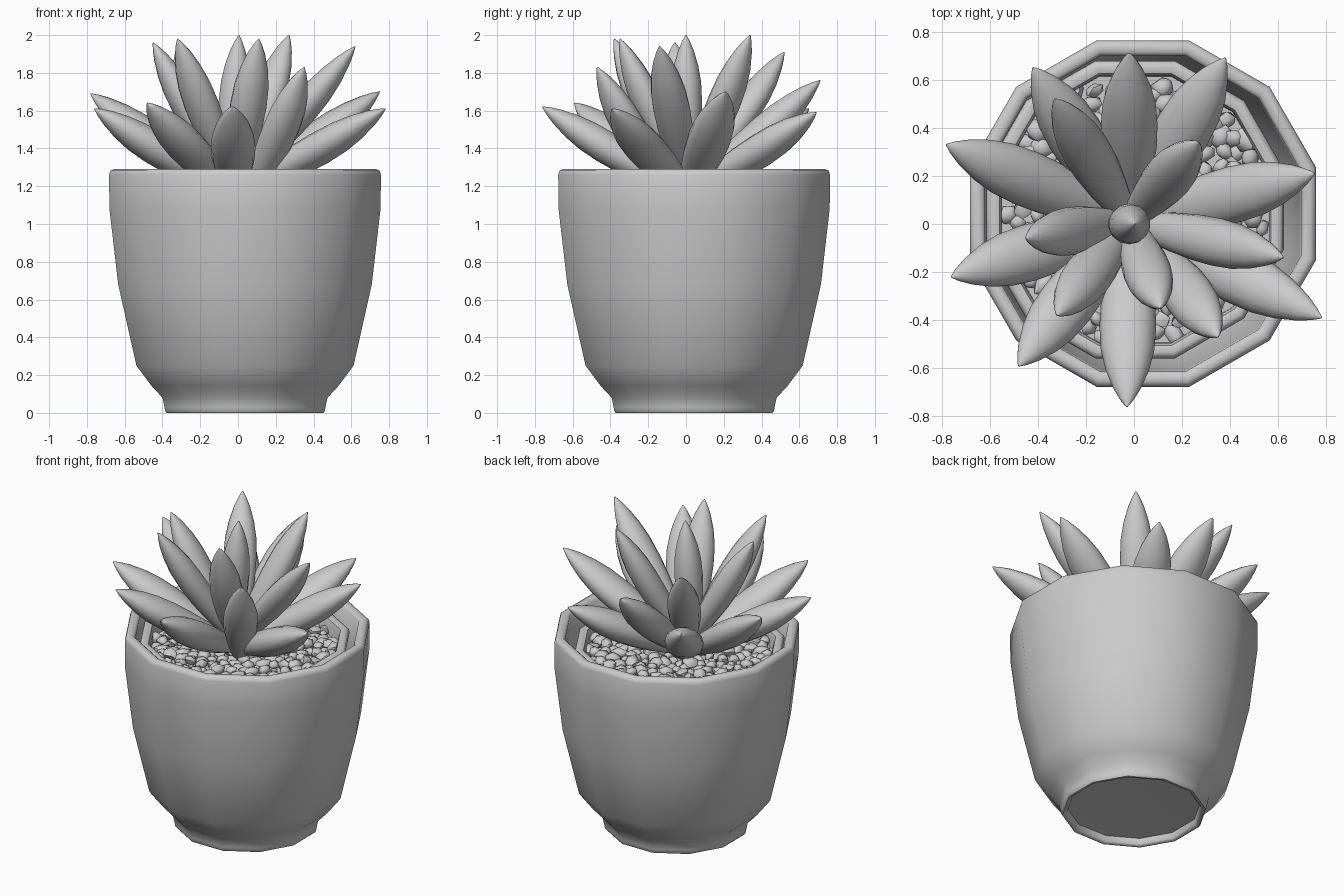
import bpy, bmesh, math, random
from mathutils import Vector, Matrix

if "Cube" in bpy.data.objects:
    bpy.data.objects.remove(bpy.data.objects["Cube"])

random.seed(4)


def finish(name, bm, angle=40):
    bmesh.ops.recalc_face_normals(bm, faces=bm.faces)
    me = bpy.data.meshes.new(name)
    bm.to_mesh(me)
    bm.free()
    ob = bpy.data.objects.new(name, me)
    bpy.context.collection.objects.link(ob)
    bpy.ops.object.select_all(action='DESELECT')
    bpy.context.view_layer.objects.active = ob
    ob.select_set(True)
    bpy.ops.object.shade_smooth_by_angle(angle=math.radians(angle))
    return ob


def lathe(name, profile, center, sides=12, loop=False):
    """Revolve (radius, z) points around a vertical axis; a non-loop gets end caps."""
    bm = bmesh.new()
    rings = []
    for r, z in profile:
        rings.append([bm.verts.new((center[0] + r * math.cos(a), center[1] + r * math.sin(a), z))
                      for a in (math.radians(15) + i * math.tau / sides for i in range(sides))])
    pairs = list(zip(rings, rings[1:]))
    if loop:
        pairs.append((rings[-1], rings[0]))
    for lo, hi in pairs:
        for i in range(sides):
            j = (i + 1) % sides
            bm.faces.new((lo[i], lo[j], hi[j], hi[i]))
    if not loop:
        bm.faces.new(rings[0])
        bm.faces.new(rings[-1])
    return finish(name, bm, 50)


# Twelve-sided pot with a rounded rim, hollow inside, recessed underside
lathe("pot", [(0.2, 0.055), (0.4, 0.045), (0.405, 0.01), (0.415, 0.0), (0.43, 0.0),
              (0.438, 0.01), (0.441, 0.03), (0.452, 0.08), (0.51, 0.14), (0.595, 0.25),
              (0.695, 0.68), (0.743, 1.08), (0.745, 1.26), (0.738, 1.282), (0.72, 1.29),
              (0.695, 1.288), (0.68, 1.275), (0.675, 1.08), (0.635, 0.68), (0.54, 0.27),
              (0.46, 0.15), (0.40, 0.085), (0.2, 0.075)],
      (0.037, 0.043))

# Inner liner and soil, sitting slightly off centre
lc = (0.005, 0.06)
lathe("liner", [(0.605, 1.02), (0.64, 1.19), (0.635, 1.21), (0.615, 1.22), (0.585, 1.21),
                (0.575, 1.18), (0.57, 1.02)], lc, loop=True)
lathe("soil", [(0.57, 1.09), (0.58, 1.12)], lc)

# Pebbles spread in a sunflower pattern over the soil
bm = bmesh.new()
count = 230
for i in range(count):
    r = 0.55 * math.sqrt((i + 0.5) / count)
    a = i * 2.39996
    res = bmesh.ops.create_icosphere(bm, subdivisions=1, radius=1)
    s = random.uniform(0.032, 0.055)
    mat = (Matrix.Translation((lc[0] + r * math.cos(a) + random.uniform(-0.01, 0.01),
                               lc[1] + r * math.sin(a) + random.uniform(-0.01, 0.01),
                               1.14 + random.uniform(-0.01, 0.02)))
           @ Matrix.Rotation(random.uniform(0, 6.28), 4, 'Z')
           @ Matrix.Rotation(random.uniform(-0.4, 0.4), 4, 'X')
           @ Matrix.Diagonal((s * 1.1, s * random.uniform(0.7, 1), s * 0.75, 1)))
    for v in res['verts']:
        v.co *= random.uniform(0.85, 1.1)
        v.co = mat @ v.co
finish("pebbles", bm, 50)

# Leaf: relative width along its length
LEAF = [(0, 0.4), (0.12, 0.6), (0.28, 0.82), (0.43, 0.96), (0.56, 1.0), (0.69, 0.94),
        (0.80, 0.76), (0.90, 0.48), (0.96, 0.24), (1, 0.03)]


def leaf(name, tip, half_w, half_t, sag, base=(-0.02, 0.01, 1.2), sides=14):
    base = Vector(base)
    axis = Vector(tip) - base
    d = axis.normalized()
    side = Vector((-d.y, d.x, 0)).normalized()
    up = side.cross(d)
    if up.z < 0:
        up = -up
    bm = bmesh.new()
    rings = []
    for t, w in LEAF:
        c = base + axis * t - up * sag * math.sin(math.pi * t)
        ring = []
        for k in range(sides):
            a = math.tau * k / sides
            ring.append(bm.verts.new(c + side * half_w * w * math.cos(a) + up * half_t * w * math.sin(a)))
        rings.append(ring)
    for lo, hi in zip(rings, rings[1:]):
        for k in range(sides):
            j = (k + 1) % sides
            bm.faces.new((lo[k], lo[j], hi[j], hi[k]))
    bm.faces.new(rings[0])
    bm.faces.new(rings[-1])
    finish(name, bm, 60)


outer = [(-0.78, 0.33, 1.69), (-0.76, -0.22, 1.61), (-0.48, -0.59, 1.64), (-0.03, -0.76, 1.62),
         (0.78, -0.39, 1.61), (0.75, 0.21, 1.70), (0.38, 0.69, 1.59), (-0.02, 0.71, 1.76),
         (-0.42, 0.65, 1.61)]
inner = [(0.62, -0.14, 1.94), (-0.33, 0.52, 1.91), (0.27, 0.34, 2.0), (-0.45, -0.06, 1.96),
         (-0.32, -0.38, 1.98), (0.11, -0.35, 1.98)]
for i, p in enumerate(outer):
    leaf(f"outer_leaf_{i + 1}", p, 0.118, 0.088, 0.012, base=(-0.02, 0.01, 1.16))
for i, p in enumerate(inner):
    leaf(f"inner_leaf_{i + 1}", p, 0.1, 0.08, 0.01)
leaf("inner_leaf_7", (0.35, -0.47, 1.83), 0.105, 0.08, 0.02, base=(0.06, -0.06, 1.14))
leaf("centre_leaf", (0.005, 0.0, 2.0), 0.085, 0.085, 0.0, base=(-0.05, 0.0, 1.2))
